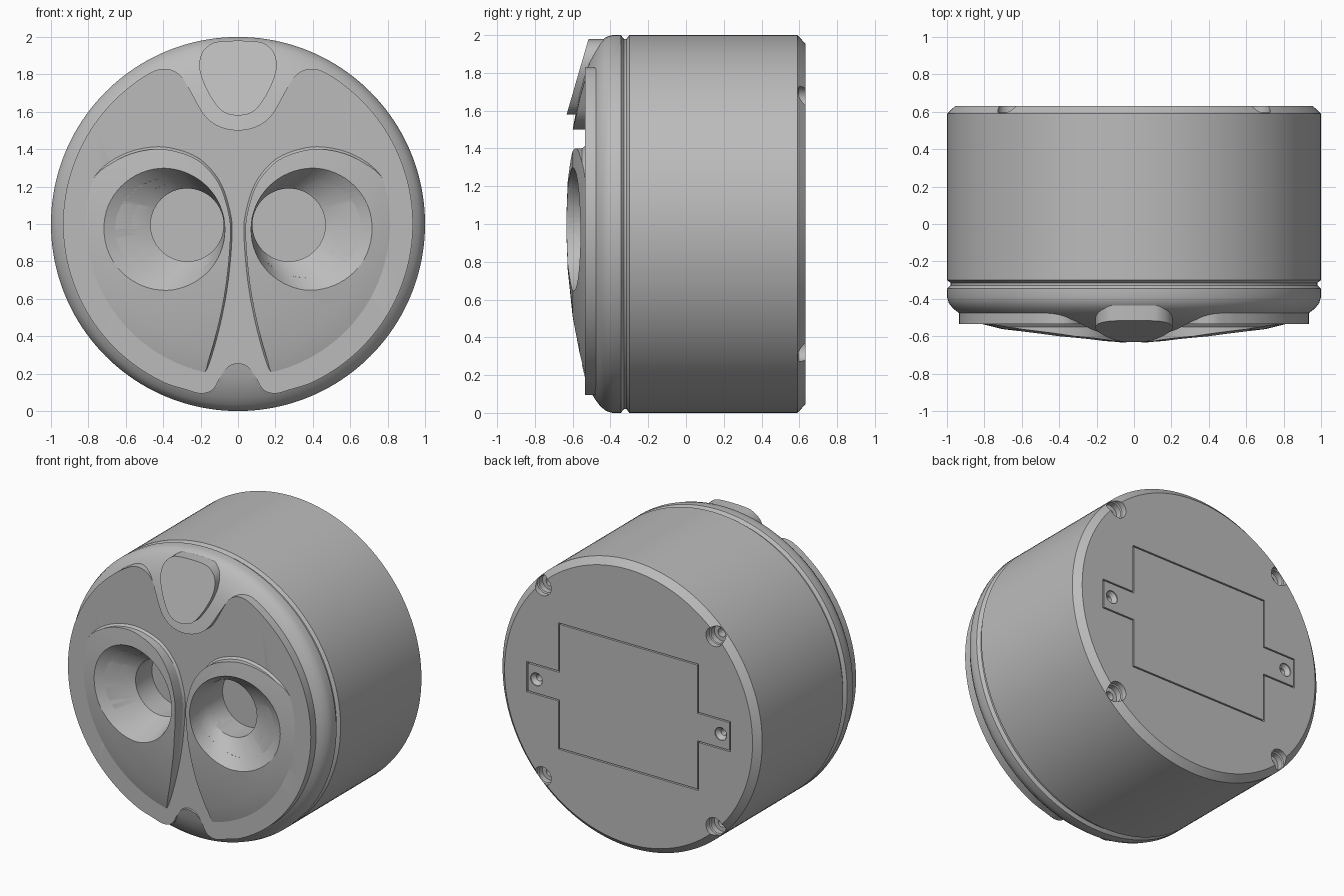
import bpy, bmesh
from math import cos, sin, pi, radians
from mathutils import Vector

if "Cube" in bpy.data.objects:
    bpy.data.objects.remove(bpy.data.objects["Cube"])

grey = bpy.data.materials.new("plain grey")
grey.use_nodes = True
grey.diffuse_color = (0.5, 0.5, 0.5, 1)
grey.node_tree.nodes["Principled BSDF"].inputs["Base Color"].default_value = (0.5, 0.5, 0.5, 1)


def solid(name, loops):
    """Closed solid skinned through a row of matching loops."""
    bm = bmesh.new()
    rows = [[bm.verts.new(p) for p in loop] for loop in loops]
    n = len(rows[0])
    for a, b in zip(rows, rows[1:]):
        for i in range(n):
            j = (i + 1) % n
            bm.faces.new((a[i], a[j], b[j], b[i]))
    bm.faces.new(rows[0])
    bm.faces.new(rows[-1])
    bmesh.ops.recalc_face_normals(bm, faces=bm.faces)
    mesh = bpy.data.meshes.new(name)
    bm.to_mesh(mesh)
    bm.free()
    mesh.materials.append(grey)
    ob = bpy.data.objects.new(name, mesh)
    bpy.context.collection.objects.link(ob)
    return ob


def circle(r, y, x=0, z=1, tilt=0, n=64):
    return [Vector((x + r * cos(2 * pi * i / n), y + tilt * r * cos(2 * pi * i / n),
                    z + r * sin(2 * pi * i / n))) for i in range(n)]


def lathe(name, profile, x=0, z=1, n=64):
    return solid(name, [circle(r, y, x, z, 0, n) for r, y in profile])


def prism(name, outline, y_front, y_back, tilt=0, z0=0):
    front = [Vector((x, y_front + tilt * (z - z0), z)) for x, z in outline]
    return solid(name, [front, [Vector((x, y_back, z)) for x, z in outline]])


def smooth(points, steps=5):
    """Closed smooth curve through the points."""
    pts, out = [Vector(p) for p in points], []
    n = len(pts)
    for i in range(n):
        a, b, c, d = (pts[(i + k) % n] for k in (-1, 0, 1, 2))
        for s in range(steps):
            t = s / steps
            out.append(b + 0.5 * t * (c - a + t * (2 * a - 5 * b + 4 * c - d
                                                   + t * (3 * (b - c) + d - a))))
    return out


def mirrored(half):
    """Half outline from the bottom centre to the top centre, completed in -x."""
    return half + [(-x, z) for x, z in half[-2:0:-1]]


def boolean(ob, cutter, operation="DIFFERENCE"):
    mod = ob.modifiers.new("cut", "BOOLEAN")
    mod.operation, mod.solver, mod.object = operation, "EXACT", cutter
    bpy.context.view_layer.objects.active = ob
    bpy.ops.object.modifier_apply(modifier=mod.name)


# Round body with chamfered back, groove and domed front
dome = [(1, -0.39), (0.99, -0.423), (0.966, -0.453), (0.93, -0.48), (0.88, -0.51),
        (0.82, -0.533), (0.7, -0.563), (0.5, -0.6), (0.25, -0.626), (0.01, -0.635)]
body = lathe("body", [(0.955, 0.632), (1, 0.59), (1, -0.3), (0.98, -0.315),
                      (0.98, -0.328), (1, -0.345)] + dome, n=160)
dome_cutter = lathe("dome_cutter", [(1, 0)] + dome, n=160)

# Face plate with a notch at top and bottom
rim = [(0.935 * cos(radians(a)), 1 + 0.935 * sin(radians(a))) for a in range(-66, 56, 6)]
plate_outline = smooth(mirrored(
    [(0, 0.255), (0.05, 0.24), (0.09, 0.19), (0.125, 0.125), (0.16, 0.1), (0.21, 0.095),
     (0.28, 0.115)] + rim +
    [(0.5, 1.79), (0.43, 1.825), (0.36, 1.825), (0.3, 1.785), (0.25, 1.7), (0.18, 1.58),
     (0.1, 1.52), (0, 1.5)]))
plate_cutter = prism("plate_cutter", plate_outline, -0.8, -0.5)
boolean(body, plate_cutter)
face_plate = prism("face_plate", plate_outline, -0.535, -0.4)
cutters = [dome_cutter, plate_cutter]

# Raised teardrop pods with off-centre conical sockets
teardrop = smooth([(0.04, 0.95), (0.055, 1.08), (0.105, 1.22), (0.2, 1.33), (0.32, 1.385),
                   (0.45, 1.4), (0.6, 1.365), (0.73, 1.28), (0.81, 1.15), (0.84, 1),
                   (0.82, 0.82), (0.75, 0.64), (0.63, 0.46), (0.46, 0.31), (0.32, 0.235),
                   (0.24, 0.2), (0.19, 0.215), (0.155, 0.28), (0.1, 0.48), (0.06, 0.7)])
for side, label in ((1, "left"), (-1, "right")):
    outline = [(side * p.x, p.y) for p in teardrop]
    middle = Vector((side * 0.42, 0.85))
    wide = [(Vector(p) - middle) * 1.03 + middle for p in outline]
    pod = solid(label + "_pod", [[(x, -0.8, z) for x, z in outline],
                                 [(x, -0.55, z) for x, z in outline],
                                 [(x, -0.53, z) for x, z in wide],
                                 [(x, -0.45, z) for x, z in wide]])
    boolean(pod, dome_cutter, "INTERSECT")
    mouth = circle(0.325, -0.595, side * 0.395, 0.97, side * 0.108)
    throat = circle(0.195, -0.46, side * 0.272, 0.995)
    flare = [t.lerp(m, 1.5) for t, m in zip(throat, mouth)]
    socket = solid("socket_cutter", [flare, throat, circle(0.195, -0.28, side * 0.272, 0.995)])
    for ob in (pod, face_plate, body):
        boolean(ob, socket)
    cutters.append(socket)

# Sloping button in the top notch
button = prism("top_button", smooth(mirrored(
    [(0, 1.58), (0.08, 1.6), (0.14, 1.67), (0.19, 1.77), (0.207, 1.85), (0.19, 1.92),
     (0.14, 1.965), (0.08, 1.977), (0, 1.98)])), -0.632, -0.42, 0.29, 1.58)

# Back hatch with side tabs, set in a recess that leaves a thin seam


def hatch_outline(gap):
    w, h, tab_w, tab_h = 0.54 - gap, 0.44 - gap, 0.785 - gap, 0.105 - gap
    right = [(w, -h), (w, -tab_h), (tab_w, -tab_h), (tab_w, tab_h), (w, tab_h), (w, h)]
    return [(x, 1 + z) for x, z in right + [(-x, -z) for x, z in right]]


recess = prism("recess_cutter", hatch_outline(0), 0.6, 0.7)
boolean(body, recess)
hatch = prism("back_hatch", hatch_outline(0.009), 0.58, 0.632)
cutters.append(recess)

# Hatch screw holes and corner screw holes
for sx in (1, -1):
    hole = lathe("hatch_hole_cutter", [(0.045, 0.7), (0.045, 0.625), (0.022, 0.6),
                                       (0.022, 0.53)], sx * 0.71, 1, 32)
    boolean(hatch, hole)
    boolean(body, hole)
    cutters.append(hole)
    for sz in (1, -1):
        hole = lathe("corner_hole_cutter", [(0.066, 0.7), (0.066, 0.595), (0.058, 0.59),
                                            (0.058, 0.55), (0.03, 0.55), (0.03, 0.45)],
                     sx * 0.662, 1 + sz * 0.662, 32)
        boolean(body, hole)
        cutters.append(hole)

for cutter in cutters:
    bpy.data.objects.remove(cutter)

# Smooth the curved surfaces, keep the edges crisp
for ob in bpy.context.collection.objects:
    ob.select_set(ob.type == "MESH")
bpy.ops.object.shade_smooth_by_angle(angle=radians(25))
